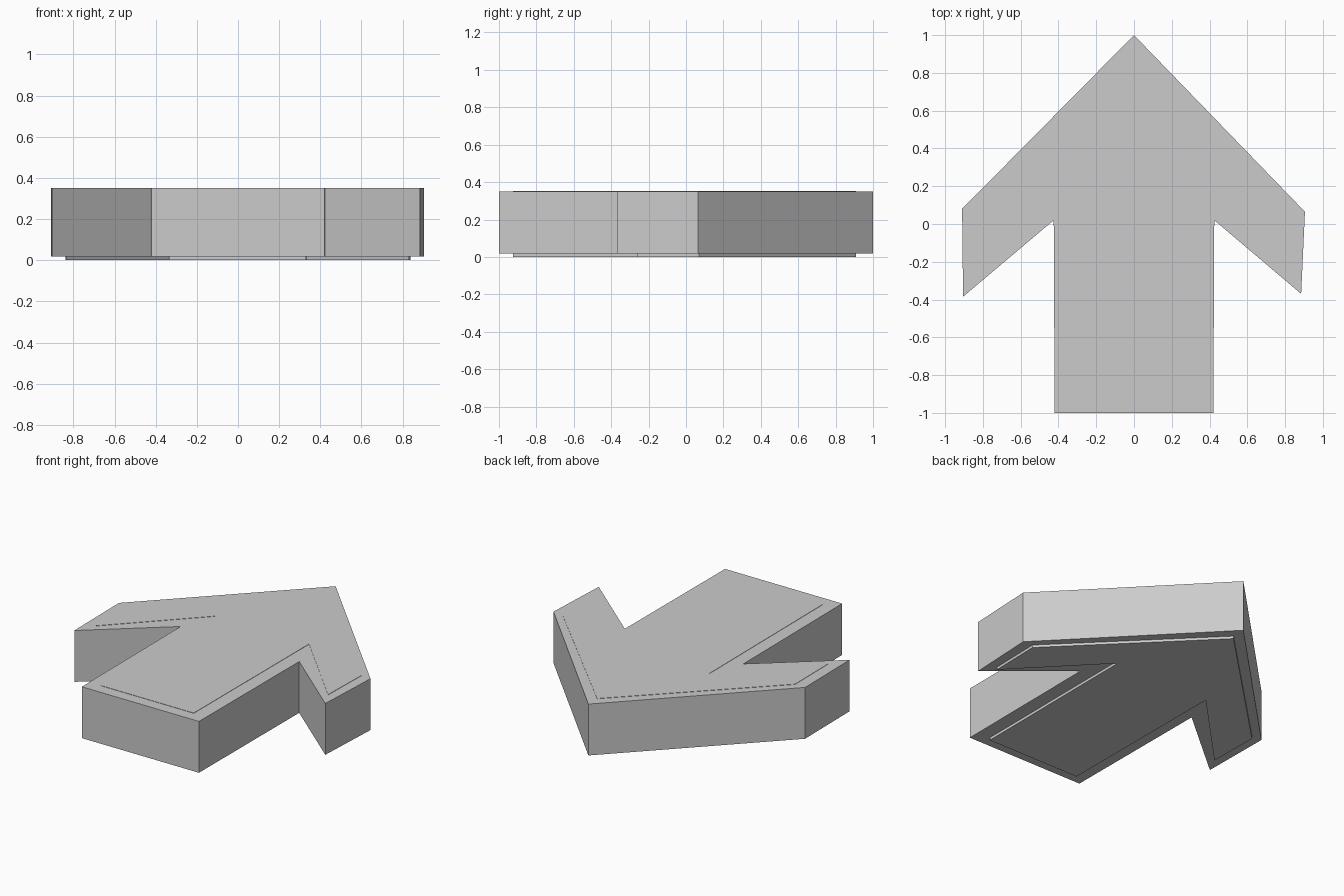
import bpy, bmesh

if "Cube" in bpy.data.objects:
    bpy.data.objects.remove(bpy.data.objects["Cube"])


def prism(name, outline, z0, z1):
    """Extrude a flat outline from z0 up to z1."""
    bm = bmesh.new()
    face = bm.faces.new([bm.verts.new((x, y, z0)) for x, y in outline])
    res = bmesh.ops.extrude_face_region(bm, geom=[face], use_keep_orig=True)
    top = [v for v in res["geom"] if isinstance(v, bmesh.types.BMVert)]
    bmesh.ops.translate(bm, verts=top, vec=(0, 0, z1 - z0))
    bmesh.ops.recalc_face_normals(bm, faces=bm.faces)
    mesh = bpy.data.meshes.new(name)
    bm.to_mesh(mesh)
    bm.free()
    obj = bpy.data.objects.new(name, mesh)
    bpy.context.collection.objects.link(obj)
    return obj


# Main arrow body, slightly uneven barbs
outer = [(-0.42, -1), (0.42, -1), (0.425, 0.02), (0.885, -0.37), (0.905, 0.065),
         (0, 1), (-0.91, 0.08), (-0.905, -0.385), (-0.425, 0.02)]
prism("arrow_body", outer, 0.017, 0.35)

# Inset core: thin foot below and barely raised panel on top
inner = [(-0.335, -0.925), (0.33, -0.925), (0.335, 0.25), (0.83, -0.263), (0.838, 0.07),
         (0, 0.91), (-0.838, 0.08), (-0.835, -0.26), (-0.34, 0.25)]
prism("arrow_inset_core", inner, 0.0, 0.352)
